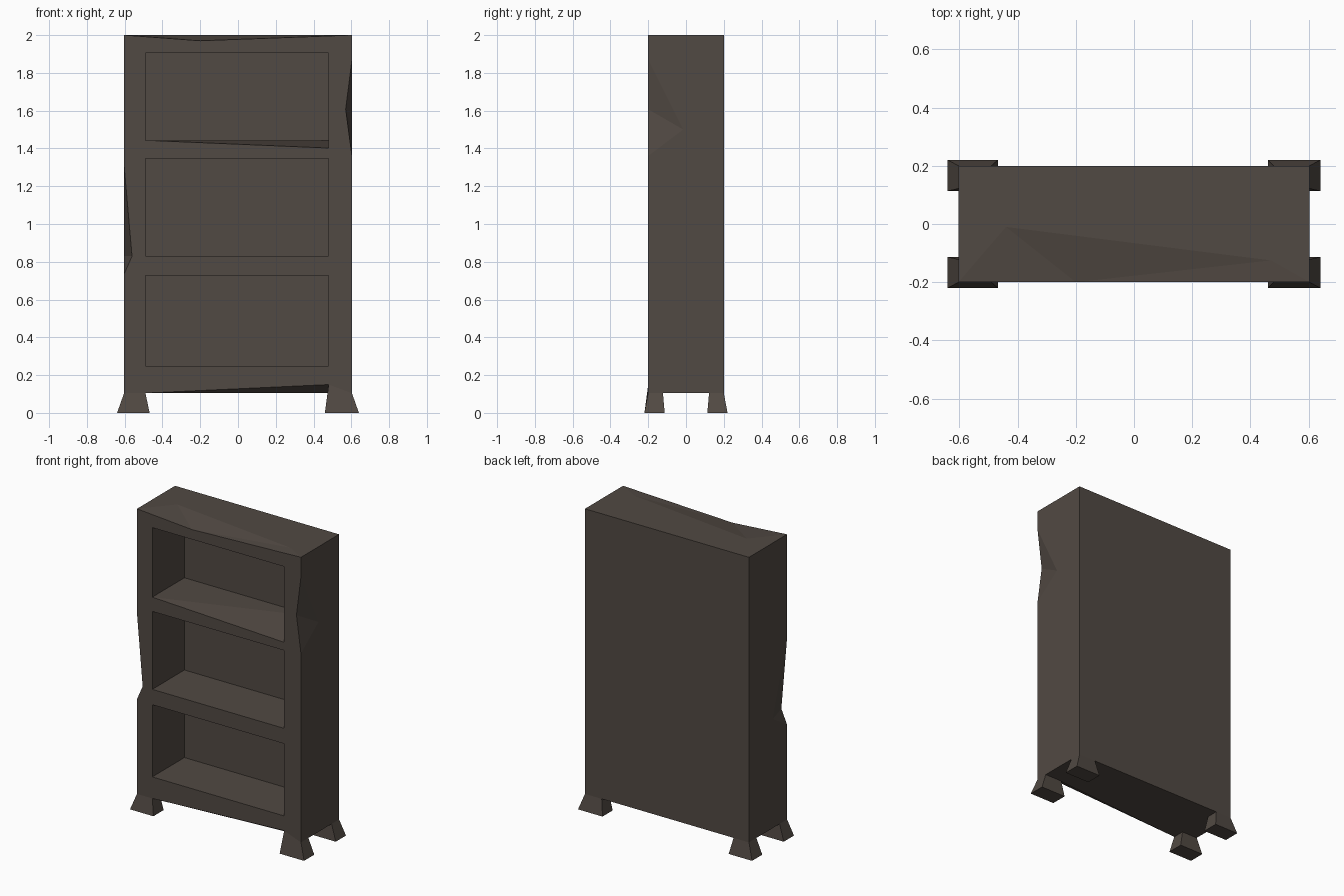
import bpy, bmesh

if "Cube" in bpy.data.objects:
    bpy.data.objects.remove(bpy.data.objects["Cube"])

# One dark wood colour
wood = bpy.data.materials.new("dark weathered wood")
wood.diffuse_color = (0.083, 0.067, 0.056, 1)
wood.use_nodes = True
wood.node_tree.nodes["Principled BSDF"].inputs["Base Color"].default_value = wood.diffuse_color

W, D, Z0, Z1 = 0.603, 0.2, 0.105, 2.0          # body half width, half depth, bottom, top
L, R, BACK = -0.49, 0.48, 0.137                # opening sides and rear wall
XS, YS = (-W, L, R, W), (-D, -0.122, 0.122, D) # underside grid, corners are the feet


class Builder:
    """Collects faces that share vertices and turns them into an object."""
    def __init__(self):
        self.bm, self.cache = bmesh.new(), {}

    def v(self, p):
        key = tuple(round(c, 4) for c in p)
        if key not in self.cache:
            self.cache[key] = self.bm.verts.new(key)
        return self.cache[key]

    def face(self, *pts):
        self.bm.faces.new([self.v(p) for p in pts])

    def loop(self, pts):
        edges = []
        for a, b in zip(pts, pts[1:] + pts[:1]):
            a, b = self.v(a), self.v(b)
            edges.append(self.bm.edges.get((a, b)) or self.bm.edges.new((a, b)))
        return edges

    def dented_panel(self, before, rim, apex, after):
        """Flat panel with a triangular chip fanning out from the apex."""
        self.face(*before, *rim, *after)
        for a, b in zip(rim, rim[1:]):
            self.face(a, b, apex)

    def finish(self, name):
        bmesh.ops.recalc_face_normals(self.bm, faces=self.bm.faces)
        me = bpy.data.meshes.new(name)
        self.bm.to_mesh(me)
        self.bm.free()
        me.materials.append(wood)
        ob = bpy.data.objects.new(name, me)
        bpy.context.collection.objects.link(ob)


def under(i, j):
    """Underside grid point; one front corner is chipped upwards."""
    return (XS[i], YS[j], 0.15 if (i, j) == (2, 0) else Z0)


b = Builder()
TL, TR = (-W, -D, Z1), (W, -D, Z1)
BTL, BTR = (-W, D, Z1), (W, D, Z1)
BL, BR = under(0, 0), under(3, 0)

# Top with a long chip on the front edge
top_chip = (-0.2, -D, 1.97)
b.dented_panel([], [TL, (-0.44, -0.01, Z1), (0.47, -0.125, Z1), TR], top_chip, [BTR, BTL])

# Right side with a chip
r_rim, r_chip = [(W, -D, 1.87), (W, -0.015, 1.5), (W, -D, 1.36)], (0.57, -D, 1.607)
b.dented_panel([TR], r_rim, r_chip, [BR, under(3, 1), under(3, 2), under(3, 3), BTR])

# Left side with a chip
l_rim, l_chip = [(-W, -D, 1.31), (-W, -0.05, 0.83), (-W, -D, 0.735)], (-0.561, -D, 0.83)
b.dented_panel([TL], l_rim, l_chip, [BL, under(0, 1), under(0, 2), under(0, 3), BTL])

# Back
b.face(BTL, BTR, *[under(i, 3) for i in (3, 2, 1, 0)])

# Underside, leaving the corner cells to the feet
for i in range(3):
    for j in range(3):
        if i == 1 or j == 1:
            p, q, r, s = under(i, j), under(i + 1, j), under(i + 1, j + 1), under(i, j + 1)
            b.face(p, q, r)
            b.face(p, r, s)

# Front outline, following the chips
rim_edges = b.loop([TL, top_chip, TR, r_rim[0], r_chip, r_rim[2], BR,
                    under(2, 0), under(1, 0), BL, l_rim[2], l_chip, l_rim[0]])

# Three recesses: (bottom, top, bottom at the worn right corner)
for lo, hi, worn in ((0.248, 0.728, 0.248), (0.83, 1.348, 0.83), (1.443, 1.905, 1.402)):
    f = [(L, -D, lo), (R, -D, worn), (R, -D, hi), (L, -D, hi)]
    k = [(L, BACK, lo), (R, BACK, lo), (R, BACK, hi), (L, BACK, hi)]
    b.face(*k)
    b.face(f[0], f[1], k[1])
    b.face(f[0], k[1], k[0])
    for n in (1, 2, 3):
        m = (n + 1) % 4
        b.face(f[n], f[m], k[m], k[n])
    rim_edges += b.loop(f)
bmesh.ops.triangle_fill(b.bm, use_beauty=True, use_dissolve=False,
                        edges=rim_edges, normal=(0, -1, 0))
b.finish("bookcase_body")

# Four flared feet
FX, FY = (-0.64, -0.468, 0.46, 0.64), (-0.22, -0.113, 0.113, 0.22)
for i, side in ((0, "left"), (2, "right")):
    for j, end in ((0, "front"), (2, "back")):
        ft = Builder()
        cells = [(i, j), (i + 1, j), (i + 1, j + 1), (i, j + 1)]
        top = [under(*c) for c in cells]
        base = [(FX[x], FY[y], 0) for x, y in cells]
        ft.face(*base)
        for n in range(4):
            m = (n + 1) % 4
            ft.face(top[n], top[m], base[m], base[n])
        ft.finish(f"{end}_{side}_foot")
